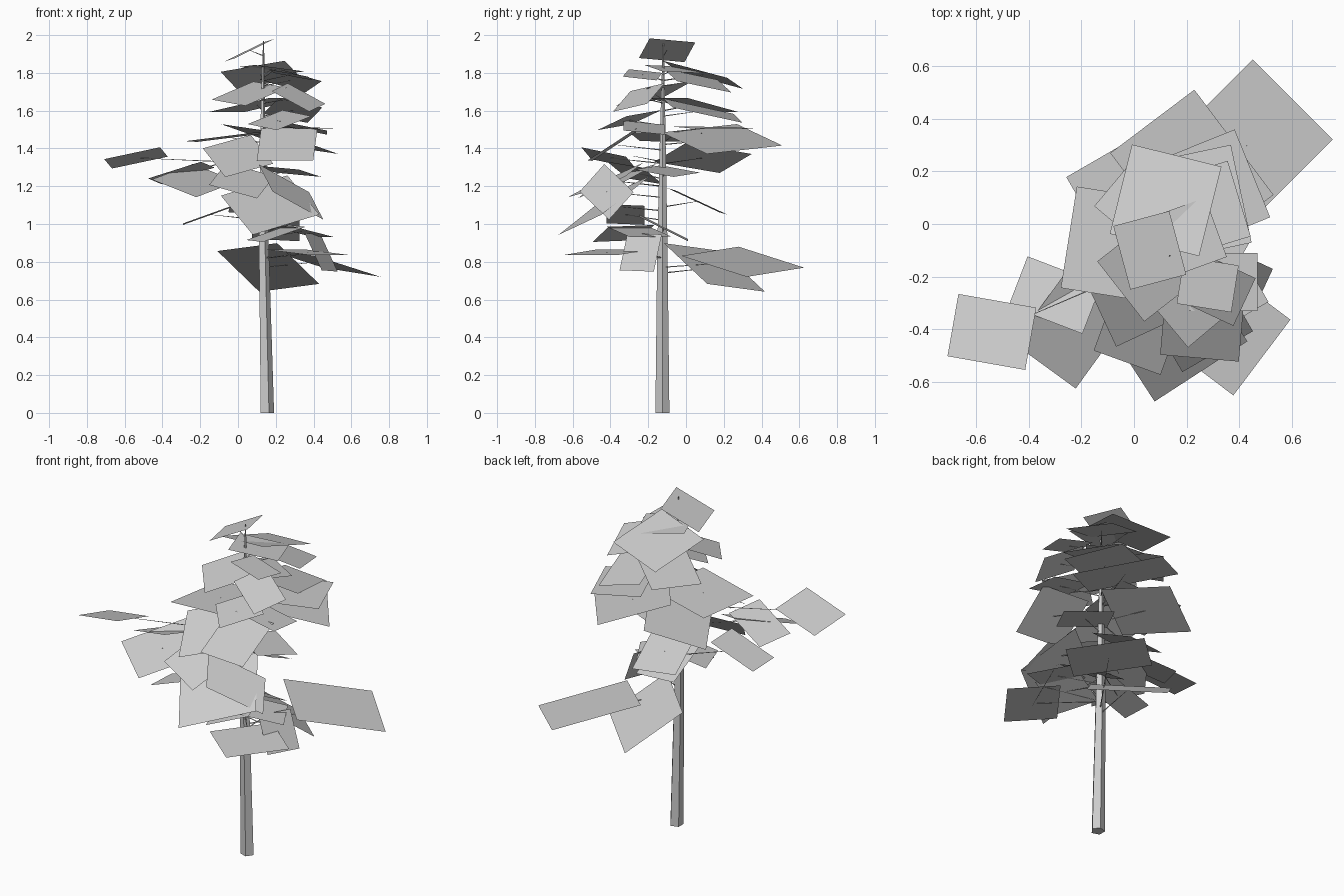
import bpy
import bmesh
from math import radians
from mathutils import Matrix, Vector

default_cube = bpy.data.objects.get("Cube")
if default_cube:
    bpy.data.objects.remove(default_cube, do_unlink=True)

# One plain grey for bark and foliage
grey = bpy.data.materials.new("plain_grey")
grey.use_nodes = True
grey.diffuse_color = (0.6, 0.6, 0.6, 1)
grey.node_tree.nodes["Principled BSDF"].inputs["Base Color"].default_value = grey.diffuse_color


def add_object(name, bm):
    data = bpy.data.meshes.new(name)
    bm.to_mesh(data)
    bm.free()
    data.materials.append(grey)
    bpy.context.scene.collection.objects.link(bpy.data.objects.new(name, data))


def tapered_tube(name, rings, sides):
    """Flat-sided tube through (centre, radius) rings, closed at both ends."""
    bm = bmesh.new()
    loops = []
    axis = (rings[-1][0] - rings[0][0]).normalized()
    turn = Vector((0, 0, 1)).rotation_difference(axis).to_matrix()
    for centre, radius in rings:
        spokes = [Matrix.Rotation(radians(360 * i / sides), 3, "Z") @ Vector((radius, 0, 0))
                  for i in range(sides)]
        loops.append([bm.verts.new(centre + turn @ spoke) for spoke in spokes])
    for low, high in zip(loops, loops[1:]):
        for i in range(sides):
            j = (i + 1) % sides
            bm.faces.new((low[i], low[j], high[j], high[i]))
    bm.faces.new(loops[0][::-1])
    bm.faces.new(loops[-1])
    add_object(name, bm)


# Trunk
trunk_rings = [(Vector((0.152, -0.125, 0)), 0.039),
               (Vector((0.135, -0.125, 0.85)), 0.029),
               (Vector((0.13, -0.123, 1.5)), 0.015),
               (Vector((0.135, -0.12, 1.97)), 0.003)]
tapered_tube("trunk", trunk_rings, sides=5)


def trunk_point(height):
    for (low, _), (high, _) in zip(trunk_rings, trunk_rings[1:]):
        if height <= high.z:
            return low.lerp(high, (height - low.z) / (high.z - low.z))


def spray(name, centre, length, width, turn, slope):
    """Flat foliage card on a tilted plane, with a thin twig from the trunk."""
    bm = bmesh.new()
    spin = Matrix.Rotation(radians(turn), 3, "Z")
    corners = []
    for u, v in ((-1, -1), (1, -1), (1, 1), (-1, 1)):
        offset = spin @ Vector((u * length / 2, v * width / 2, 0))
        offset.z = offset.x * slope[0] + offset.y * slope[1]
        corners.append(bm.verts.new(Vector(centre) + offset))
    bm.faces.new(corners)
    add_object(name + "_spray", bm)
    tip = Vector(centre)
    tapered_tube(name + "_twig", [(trunk_point(tip.z - 0.03), 0.004), (tip, 0.001)], sides=3)


# Crown
spray("crown_tip", centre=(0.06, -0.1, 1.92), length=0.22, width=0.25, turn=15, slope=(0.48, 0.04))
spray("crown_back", centre=(0.12, 0.09, 1.79), length=0.35, width=0.35, turn=-14, slope=(0.1, -0.29))
spray("crown_back_left", centre=(0.28, 0.06, 1.76), length=0.3, width=0.25, turn=-73, slope=(-0.2, -0.27))
spray("crown_inner", centre=(0.18, -0.06, 1.82), length=0.28, width=0.24, turn=20, slope=(-0.1, -0.08))
spray("crown_front", centre=(0.06, -0.17, 1.69), length=0.29, width=0.28, turn=-52, slope=(0.2, 0.3))
spray("crown_left", centre=(0.28, -0.23, 1.79), length=0.21, width=0.18, turn=-9, slope=(-0.2, -0.08))

# Upper tier
spray("upper_low_left", centre=(0.32, -0.25, 1.67), length=0.22, width=0.2, turn=-25, slope=(-0.36, 0.4))
spray("upper_back", centre=(0.1, 0.04, 1.63), length=0.28, width=0.42, turn=50, slope=(0.13, -0.12))
spray("upper_inner_left", centre=(0.29, 0.09, 1.6), length=0.38, width=0.24, turn=-78, slope=(-0.15, -0.25))
spray("upper_front", centre=(0.22, -0.3, 1.55), length=0.24, width=0.24, turn=40, slope=(0.15, 0.3))
spray("upper_left", centre=(0.34, -0.22, 1.51), length=0.26, width=0.22, turn=0, slope=(-0.2, -0.1))
spray("upper_back_left", centre=(0.32, 0.14, 1.51), length=0.36, width=0.28, turn=-68, slope=(-0.03, -0.02))
spray("upper_far_back", centre=(0.22, 0.19, 1.45), length=0.5, width=0.4, turn=-53, slope=(-0.28, -0.1))
spray("upper_right", centre=(-0.06, -0.08, 1.46), length=0.38, width=0.39, turn=-9, slope=(0.12, -0.03))
spray("upper_front_left", centre=(0.26, -0.38, 1.42), length=0.3, width=0.26, turn=-5, slope=(0.06, 0.65))

# Middle tier
spray("middle_front", centre=(0, -0.28, 1.36), length=0.28, width=0.28, turn=25, slope=(0, 0.6))
spray("middle_back_right", centre=(-0.01, 0.09, 1.35), length=0.34, width=0.4, turn=30, slope=(0.33, 0.02))
spray("middle_far_right", centre=(-0.54, -0.41, 1.35), length=0.3, width=0.24, turn=-10, slope=(0.17, -0.24))
spray("middle_left", centre=(0.26, -0.1, 1.28), length=0.28, width=0.24, turn=-30, slope=(-0.15, -0.1))
spray("middle_right", centre=(-0.3, -0.27, 1.27), length=0.3, width=0.2, turn=-21, slope=(0.22, -0.25))
spray("middle_front_right", centre=(-0.23, -0.39, 1.23), length=0.37, width=0.29, turn=54, slope=(-0.13, 0.37))
spray("middle_low_front", centre=(0.02, -0.4, 1.23), length=0.27, width=0.27, turn=-20, slope=(-0.1, 0.5))
spray("middle_front_left", centre=(0.28, -0.42, 1.17), length=0.31, width=0.15, turn=30, slope=(-0.9, 0.6))
spray("middle_low_back", centre=(0.1, 0.06, 1.12), length=0.26, width=0.28, turn=10, slope=(0.03, -0.46))

# Lower tier
spray("lower_broad_front", centre=(0.17, -0.43, 1.1), length=0.42, width=0.31, turn=33, slope=(-0.15, 0.7))
spray("lower_right", centre=(-0.15, -0.32, 1.05), length=0.28, width=0.2, turn=0, slope=(0.36, -0.04))
spray("lower_inner", centre=(0.2, -0.12, 0.98), length=0.25, width=0.26, turn=0, slope=(-0.05, -0.5))
spray("lower_left", centre=(0.34, -0.25, 0.96), length=0.25, width=0.25, turn=30, slope=(-0.2, -0.1))
spray("lower_front", centre=(0.2, -0.33, 0.95), length=0.24, width=0.26, turn=20, slope=(0.3, 0.15))
spray("lowest_front", centre=(0.37, -0.42, 0.85), length=0.36, width=0.29, turn=53, slope=(-0.08, 0.06))
spray("lowest_left", centre=(0.44, -0.24, 0.85), length=0.2, width=0.1, turn=65, slope=(-1.8, 0.8))
spray("lowest_far_back", centre=(0.43, 0.3, 0.8), length=0.43, width=0.49, turn=-45, slope=(-0.24, -0.08))
spray("lowest_back", centre=(0.16, 0.15, 0.77), length=0.44, width=0.32, turn=-44, slope=(-0.4, -0.55))
